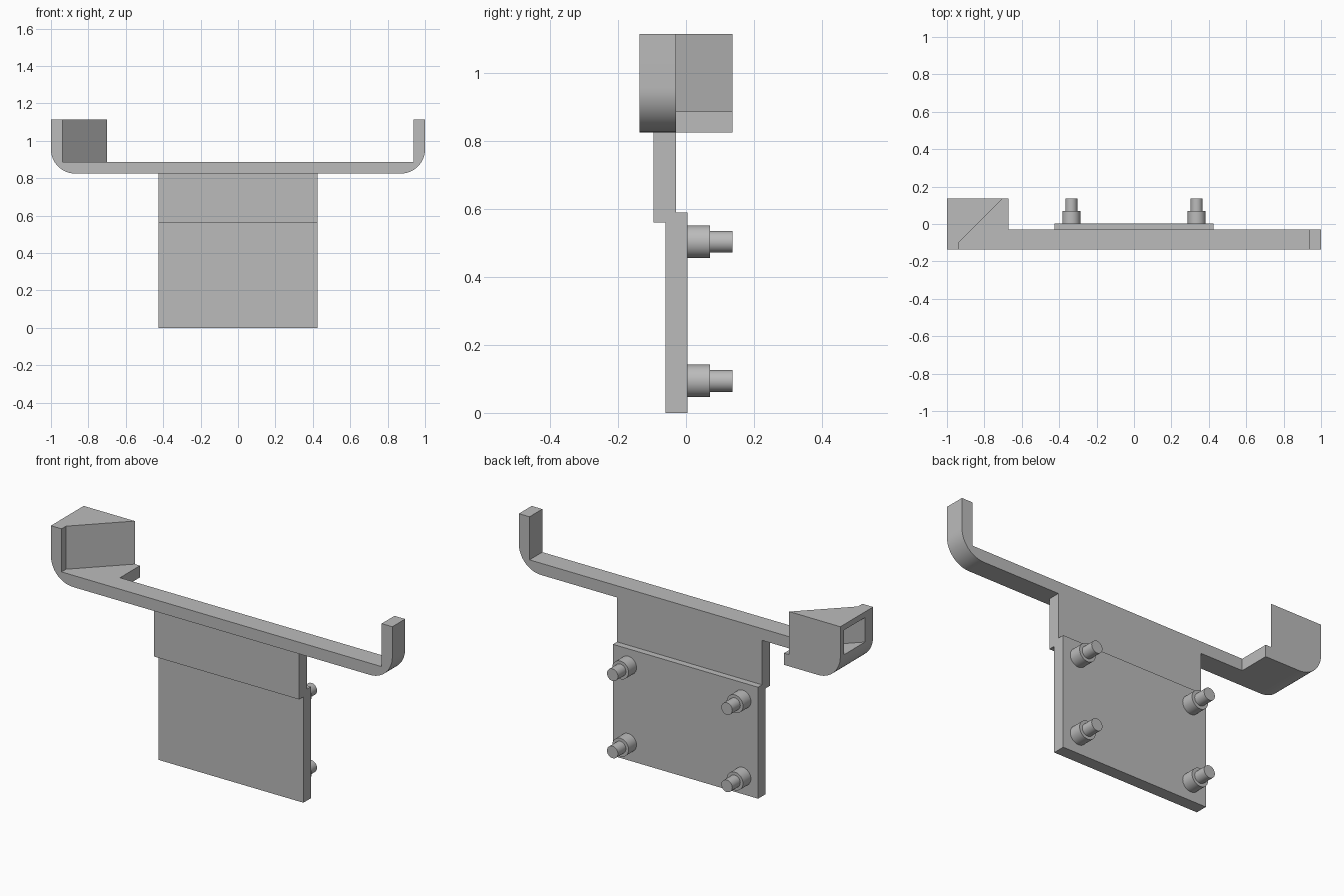
import bpy, bmesh, math
from mathutils import Vector

cube = bpy.data.objects.get("Cube")
if cube:
    bpy.data.objects.remove(cube, do_unlink=True)

grey = bpy.data.materials.new("plain grey")
grey.use_nodes = True
colour = (0.5, 0.5, 0.5, 1)
grey.diffuse_color = colour
grey.node_tree.nodes["Principled BSDF"].inputs["Base Color"].default_value = colour


def prism(name, outline, axis, low, high):
    """Extrude a 2D outline along one axis; the outline uses the other two in order."""
    bm = bmesh.new()
    points = []
    for p in outline:
        co = list(p)
        co.insert(axis, low)
        points.append(bm.verts.new(co))
    face = bm.faces.new(points)
    grown = bmesh.ops.extrude_face_region(bm, geom=[face])["geom"]
    move = Vector((0, 0, 0))
    move[axis] = high - low
    bmesh.ops.translate(bm, vec=move, verts=[v for v in grown if isinstance(v, bmesh.types.BMVert)])
    bmesh.ops.recalc_face_normals(bm, faces=bm.faces)
    mesh = bpy.data.meshes.new(name)
    bm.to_mesh(mesh)
    bm.free()
    mesh.materials.append(grey)
    obj = bpy.data.objects.new(name, mesh)
    bpy.context.collection.objects.link(obj)
    return obj


def smooth(obj):
    bpy.ops.object.select_all(action="DESELECT")
    obj.select_set(True)
    bpy.context.view_layer.objects.active = obj
    bpy.ops.object.shade_smooth_by_angle(angle=math.radians(30))


def cut(target, cutter):
    mod = target.modifiers.new("cut", "BOOLEAN")
    mod.operation = "DIFFERENCE"
    mod.solver = "EXACT"
    mod.object = cutter
    bpy.context.view_layer.objects.active = target
    bpy.ops.object.modifier_apply(modifier=mod.name)
    bpy.data.objects.remove(cutter, do_unlink=True)


FRONT, BACK, BAR_BACK = -0.137, 0.137, -0.03
BOTTOM, FLOOR, TOP = 0.825, 0.887, 1.115
RADIUS, INNER, HALF = 0.13, 0.9375, 0.425

# Cross bar with upturned ends: rounded outline carved down to the arms and wedge
steps = 14
corner = [(1 - RADIUS + RADIUS * math.sin(a), BOTTOM + RADIUS - RADIUS * math.cos(a))
          for a in (i * math.pi / 2 / steps for i in range(steps + 1))]
outline = corner + [(1, TOP), (-1, TOP)] + [(-x, z) for x, z in reversed(corner)]
bar = prism("cross_bar", outline, 1, FRONT, BACK)

# Space behind the bar
cut(bar, prism("rear_cutter", [(-0.67, BAR_BACK), (1.1, BAR_BACK), (1.1, 0.3), (-0.67, 0.3)],
               2, 0.5, 1.5))

# Space above the bar, with the slanted wedge face
cut(bar, prism("top_cutter", [(-INNER, -0.3), (-INNER, -0.1), (-0.5375, 0.3),
                              (INNER, 0.3), (INNER, -0.3)], 2, FLOOR, 1.5))

# Triangular pocket in the outer side of the wedge
cut(bar, prism("pocket_cutter", [(-1.1, -0.07), (-1, -0.07), (-0.825, 0.105), (-1.1, 0.105)],
               2, 0.955, 1.085))
smooth(bar)

# Stepped mounting plate
prism("mounting_plate", [(-0.06, 0), (0.004, 0), (0.004, 0.59), (BAR_BACK, 0.59),
                         (BAR_BACK, BOTTOM), (-0.095, BOTTOM), (-0.095, 0.56), (-0.06, 0.56)],
      0, -HALF, HALF)


# Stepped pegs on the back of the plate
def peg_part(name, x, z, radius, y0, y1):
    sides = 32
    ring = [(x + radius * math.cos(i * math.tau / sides), z + radius * math.sin(i * math.tau / sides))
            for i in range(sides)]
    smooth(prism(name, ring, 1, y0, y1))


for side, x in (("left", 0.335), ("right", -0.335)):
    for level, z in (("lower", 0.094), ("upper", 0.503)):
        peg_part(f"{level}_{side}_peg_base", x, z, 0.048, 0.004, 0.07)
        peg_part(f"{level}_{side}_peg_tip", x, z, 0.032, 0.07, BACK)
